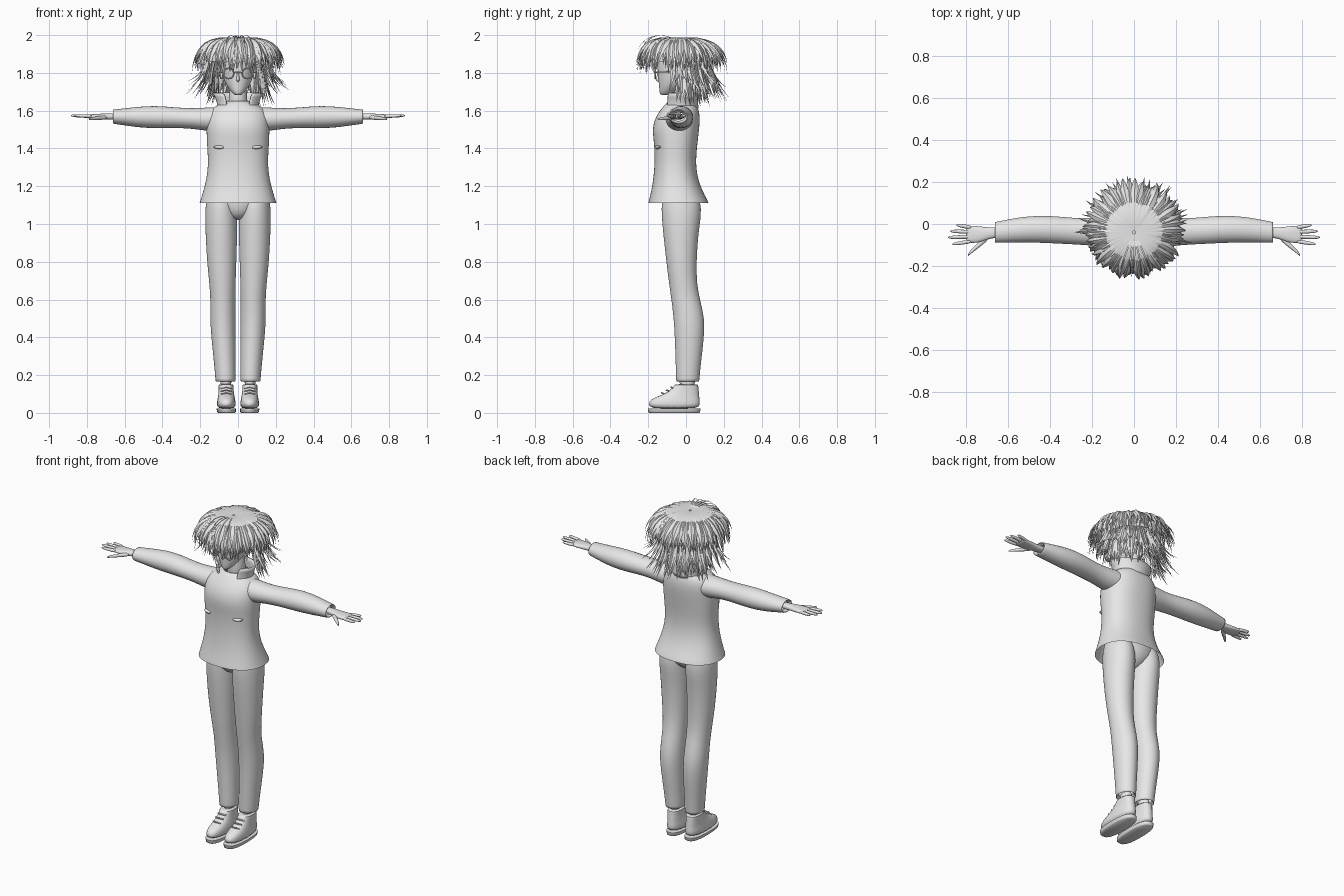
import bpy, bmesh, math, random
from math import cos, sin, pi, radians
from mathutils import Vector
from mathutils.geometry import interpolate_bezier

random.seed(4)
rnd = random.uniform
if "Cube" in bpy.data.objects:
    bpy.data.objects.remove(bpy.data.objects["Cube"])

grey = bpy.data.materials.new("light_grey")
grey.use_nodes = True
grey.diffuse_color = (0.8, 0.8, 0.8, 1)
grey.node_tree.nodes["Principled BSDF"].inputs["Base Color"].default_value = grey.diffuse_color


def finish(name, bm, mirror=False, subdiv=0, angle=50):
    """Turn a bmesh into a smooth object, optionally mirrored across x."""
    mesh = bpy.data.meshes.new(name)
    bm.to_mesh(mesh)
    bm.free()
    mesh.materials.append(grey)
    obj = bpy.data.objects.new(name, mesh)
    bpy.context.collection.objects.link(obj)
    if subdiv:
        mod = obj.modifiers.new("smooth", "SUBSURF")
        mod.levels = mod.render_levels = subdiv
    if mirror:
        mod = obj.modifiers.new("mirror", "MIRROR")
        mod.use_mirror_merge = False
    bpy.ops.object.select_all(action="DESELECT")
    obj.select_set(True)
    bpy.context.view_layer.objects.active = obj
    bpy.ops.object.shade_smooth_by_angle(angle=radians(angle))
    return obj


def loft(name, rows, axis="z", sides=20, power=2, caps=True, mirror=False, subdiv=1, gap=0):
    """Rows are (position, near u, far u, near v, far v) along the axis."""
    bm = bmesh.new()
    rings = []
    for t, u0, u1, v0, v1 in rows:
        ring = []
        count = sides + 1 if gap else sides
        for i in range(count):
            a = -pi / 2 + gap + (2 * pi - 2 * gap) * i / sides
            c, s = cos(a), sin(a)
            u = (u0 + u1) / 2 + (u1 - u0) / 2 * math.copysign(abs(c) ** (2 / power), c)
            v = (v0 + v1) / 2 + (v1 - v0) / 2 * math.copysign(abs(s) ** (2 / power), s)
            ring.append(bm.verts.new((u, v, t) if axis == "z" else (t, u, v)))
        rings.append(ring)
    for a, b in zip(rings, rings[1:]):
        for i in range(len(a) - (1 if gap else 0)):
            j = (i + 1) % len(a)
            bm.faces.new((a[i], a[j], b[j], b[i]))
    if caps:
        bm.faces.new(rings[0][::-1])
        bm.faces.new(rings[-1])
    bmesh.ops.recalc_face_normals(bm, faces=bm.faces)
    return finish(name, bm, mirror, subdiv)


def tube(name, points, radius, cyclic=False, mirror=False):
    """Thin round wire through points, stored as a mesh."""
    bm = bmesh.new()
    pts = [Vector(p) for p in points]
    n, rings = len(pts), []
    for i, p in enumerate(pts):
        d = pts[(i + 1) % n] - pts[i - 1] if cyclic else pts[min(i + 1, n - 1)] - pts[max(i - 1, 0)]
        q = d.to_track_quat("Z", "Y")
        rings.append([bm.verts.new(p + q @ Vector((cos(k * pi / 3), sin(k * pi / 3), 0)) * radius) for k in range(6)])
    for i in range(n if cyclic else n - 1):
        a, b = rings[i], rings[(i + 1) % n]
        for k in range(6):
            bm.faces.new((a[k], a[(k + 1) % 6], b[(k + 1) % 6], b[k]))
    bmesh.ops.recalc_face_normals(bm, faces=bm.faces)
    return finish(name, bm, mirror)


# Jacket: flared body, sleeves and open collar
jacket = loft("jacket_body", [
    (1.11, -.205, .205, -.2, .12), (1.125, -.2, .2, -.197, .115), (1.18, -.183, .183, -.183, .085),
    (1.25, -.165, .165, -.172, .06), (1.33, -.158, .158, -.166, .052), (1.42, -.165, .165, -.168, .06),
    (1.5, -.168, .168, -.18, .07), (1.56, -.165, .165, -.165, .075), (1.605, -.15, .15, -.135, .068),
    (1.635, -.1, .1, -.11, .055), (1.65, -.06, .06, -.09, .03)], sides=28, power=2.3, caps=False, subdiv=2)
loft("sleeves", [
    (.08, -.11, .04, 1.49, 1.62), (.16, -.108, .035, 1.49, 1.618), (.24, -.1, .025, 1.505, 1.612),
    (.34, -.095, .035, 1.508, 1.618), (.44, -.09, .042, 1.505, 1.628), (.54, -.088, .034, 1.512, 1.62),
    (.62, -.09, .018, 1.525, 1.61), (.66, -.09, .01, 1.53, 1.607), (.665, -.088, .008, 1.532, 1.605),
    (.64, -.075, -.005, 1.545, 1.59)], axis="x", caps=False, mirror=True)
collar = loft("collar", [(1.61, -.1, .1, -.115, .06), (1.65, -.105, .105, -.105, .055),
                         (1.695, -.125, .125, -.105, .055)], caps=False, gap=.6)
thick = collar.modifiers.new("thickness", "SOLIDIFY")
thick.thickness = .008


def seam(name, x, z0, z1, y, width):
    """Thin strip laid onto the jacket surface."""
    bm = bmesh.new()
    rows = [[bm.verts.new((x + s * width, y, z0 + (z1 - z0) * i / 24)) for s in (-1, 1)] for i in range(25)]
    for a, b in zip(rows, rows[1:]):
        bm.faces.new((a[0], a[1], b[1], b[0]))
    obj = finish(name, bm)
    wrap = obj.modifiers.new("lay_on", "SHRINKWRAP")
    wrap.target = jacket
    wrap.wrap_method = "PROJECT"
    wrap.use_project_y = True
    wrap.use_project_x = wrap.use_project_z = False
    wrap.use_positive_direction = y < 0
    wrap.use_negative_direction = y > 0
    wrap.offset = .002


seam("front_closure", 0, 1.12, 1.6, -.4, .004)
seam("back_seam", 0, 1.12, 1.58, .4, .003)
for side in (-1, 1):
    seam("back_vent", side * .1, 1.12, 1.18, .4, .002)
loft("chest_pocket_flaps", [(.07, -.155, -.145, 1.402, 1.41), (.085, -.169, -.14, 1.395, 1.416),
                            (.115, -.161, -.13, 1.397, 1.416), (.13, -.148, -.13, 1.404, 1.412)],
     axis="x", sides=10, mirror=True)

# Trousers: hips and legs
loft("hips", [(1.02, -.035, .035, -.075, .0), (1.05, -.075, .075, -.115, .05), (1.1, -.14, .14, -.128, .08),
              (1.17, -.16, .16, -.13, .075), (1.22, -.15, .15, -.12, .05)])
loft("trouser_legs", [
    (.185, .03, .105, -.035, .055), (.162, .014, .118, -.052, .07), (.17, .012, .12, -.053, .071),
    (.25, .012, .126, -.055, .078), (.4, .012, .142, -.06, .097), (.5, .012, .149, -.066, .1),
    (.6, .014, .146, -.078, .075), (.68, .012, .152, -.09, .058), (.8, .008, .165, -.105, .056),
    (.95, .003, .173, -.122, .066), (1.04, .003, .175, -.13, .082), (1.12, .01, .172, -.132, .08),
    (1.18, .03, .155, -.11, .05)], caps=False, mirror=True)

# Shoes with soles, ankles and laces
loft("shoe_soles", [(0, .016, .106, -.195, .07), (.004, .012, .11, -.2, .075), (.022, .01, .114, -.202, .076)],
     power=2.6, mirror=True, subdiv=0)
loft("shoe_uppers", [
    (.02, .013, .111, -.197, .073), (.05, .012, .112, -.2, .075), (.07, .014, .11, -.19, .074),
    (.088, .018, .106, -.15, .071), (.105, .021, .104, -.105, .07), (.13, .024, .102, -.075, .066),
    (.15, .022, .104, -.062, .066), (.152, .03, .096, -.05, .055)], power=2.4, mirror=True)
loft("ankles", [(.13, .032, .096, -.04, .052), (.2, .032, .096, -.035, .05)], mirror=True)
for i in range(3):
    y, z = -.125 + .025 * i, .1 + .015 * i
    tube("shoe_lace", [(.035, y + .01, z), (.062, y - .004, z + .006), (.09, y + .01, z)], .004, mirror=True)

# Hands: palm, four fingers and thumb
loft("palms", [(.62, -.065, -.012, 1.55, 1.588), (.68, -.067, -.017, 1.552, 1.586), (.71, -.08, -.014, 1.552, 1.585),
               (.75, -.092, -.009, 1.554, 1.583), (.79, -.09, -.007, 1.558, 1.58), (.8, -.084, -.014, 1.562, 1.576)],
     axis="x", sides=16, power=2.4, mirror=True)
for name, y0, y1, tip in (("index", -.082, -.096, .865), ("middle", -.06, -.064, .885),
                          ("ring", -.038, -.034, .875), ("little", -.017, -.005, .845)):
    rows = []
    for k, r in ((0, .01), (.4, .01), (.8, .0085), (.95, .006), (1, .002)):
        x, y, z = .77 + (tip - .77) * k, y0 + (y1 - y0) * k, 1.57 + .004 * k
        rows.append((x, y - r, y + r, z - r, z + r))
    loft(name + "_fingers", rows, axis="x", sides=10, mirror=True)
loft("thumbs", [(.69, -.075, -.045, 1.553, 1.578), (.73, -.107, -.075, 1.55, 1.573), (.765, -.134, -.11, 1.549, 1.567),
                (.785, -.15, -.133, 1.549, 1.562), (.79, -.154, -.146, 1.552, 1.558)], axis="x", sides=10, mirror=True)

# Head, neck, nose and mouth
loft("neck", [(1.58, -.06, .06, -.07, .05), (1.66, -.047, .047, -.066, .034), (1.78, -.047, .047, -.07, .04)])
loft("head", [
    (1.682, -.014, .014, -.132, -.09), (1.69, -.026, .026, -.14, -.07), (1.715, -.05, .05, -.142, -.03),
    (1.75, -.072, .072, -.146, .02), (1.8, -.086, .086, -.15, .06), (1.86, -.094, .094, -.156, .075),
    (1.92, -.086, .086, -.14, .06), (1.955, -.055, .055, -.1, .02), (1.965, -.02, .02, -.06, -.02)])
loft("nose", [(1.752, -.005, .005, -.15, -.135), (1.76, -.01, .01, -.162, -.135),
              (1.78, -.007, .007, -.156, -.14), (1.81, -.004, .004, -.15, -.14)], sides=10)
loft("mouth", [(-.018, -.138, -.132, 1.724, 1.727), (0, -.145, -.135, 1.721, 1.727),
               (.018, -.138, -.132, 1.724, 1.727)], axis="x", sides=8)
loft("ears", [(.078, -.04, -.01, 1.765, 1.81), (.094, -.04, 0, 1.765, 1.82), (.098, -.03, -.01, 1.78, 1.81)],
     axis="x", sides=12, mirror=True)

# Round glasses
tube("glasses_rims", [(.05 + .027 * cos(i * pi / 12), -.163, 1.797 + .027 * sin(i * pi / 12)) for i in range(24)],
     .0045, cyclic=True, mirror=True)
tube("glasses_bridge", [(-.025, -.163, 1.8), (0, -.168, 1.806), (.025, -.163, 1.8)], .004)
tube("glasses_temples", [(.077, -.163, 1.803), (.094, -.15, 1.805), (.097, -.03, 1.805)], .004, mirror=True)

# Hair: inner cap and layered pointed locks
loft("hair_cap", [(1.86, -.17, .17, -.205, .15), (1.91, -.165, .165, -.2, .14), (1.95, -.13, .13, -.165, .1),
                  (1.972, -.07, .07, -.11, .03), (1.976, -.01, .01, -.05, -.03)], caps=False)


def lock(bm, angle, path, width, curl=0.0, steps=8):
    """One folded lock following a bezier of (radius, height) points."""
    pts = interpolate_bezier(*[Vector((r, 0, z)) for r, z in path], steps + 1)
    prev = None
    for i, p in enumerate(pts):
        t = i / steps
        a = angle + curl * t * t
        out, side = Vector((cos(a), sin(a), 0)), Vector((-sin(a), cos(a), 0))
        pos = out * p.x + Vector((0, -.04, p.z))
        w = min(width, .012 + p.x * .25) * (1 - max(0, t - .55) / .46)
        ridge = (out + Vector((0, 0, .6))) * w * .22
        row = [bm.verts.new(v) for v in (pos - side * w / 2, pos + ridge, pos + side * w / 2)]
        if prev:
            for k in (0, 1):
                bm.faces.new((prev[k], prev[k + 1], row[k + 1], row[k]))
        prev = row


def layer(name, count, start, end, make):
    bm = bmesh.new()
    for i in range(count):
        a = radians(start + (end - start) * (i + rnd(.2, .8)) / count)
        path, width = make(a)
        lock(bm, a, path, width, rnd(-.12, .12))
    finish(name, bm, angle=35)


def crown(a):
    r = .228 + .018 * sin(a) + rnd(-.015, .02)
    return [(.005, 1.982), (.15, rnd(1.99, 2.0)), (r - .012, 1.94), (r, rnd(1.79, 1.85))], .04


def under(a):
    r = .205 + rnd(-.02, .02)
    return [(.03, 1.965), (.14, 1.97), (r, 1.92), (r, rnd(1.8, 1.84))], .04


def long_outer(a):
    r = rnd(.2, .285)
    low = rnd(1.63, 1.72) + .04 * abs(cos(a))
    return [(.12, 1.92), (.17, 1.87), (.16, 1.79), (r, low)], .035


def long_inner(a):
    return [(.1, 1.9), (.14, 1.84), (.13, 1.76), (rnd(.14, .21), rnd(1.62, 1.69))], .045


layer("hair_crown_locks", 95, 0, 360, crown)
layer("hair_under_locks", 70, 0, 360, under)
layer("hair_long_outer_locks", 60, -10, 190, long_outer)
layer("hair_long_inner_locks", 45, 0, 180, long_inner)
layer("hair_stray_locks", 5, 240, 300,
      lambda a: ([(.02, 1.975), (.08, 2.012), (.17, 2.008), (rnd(.19, .22), 1.93)], .008))
